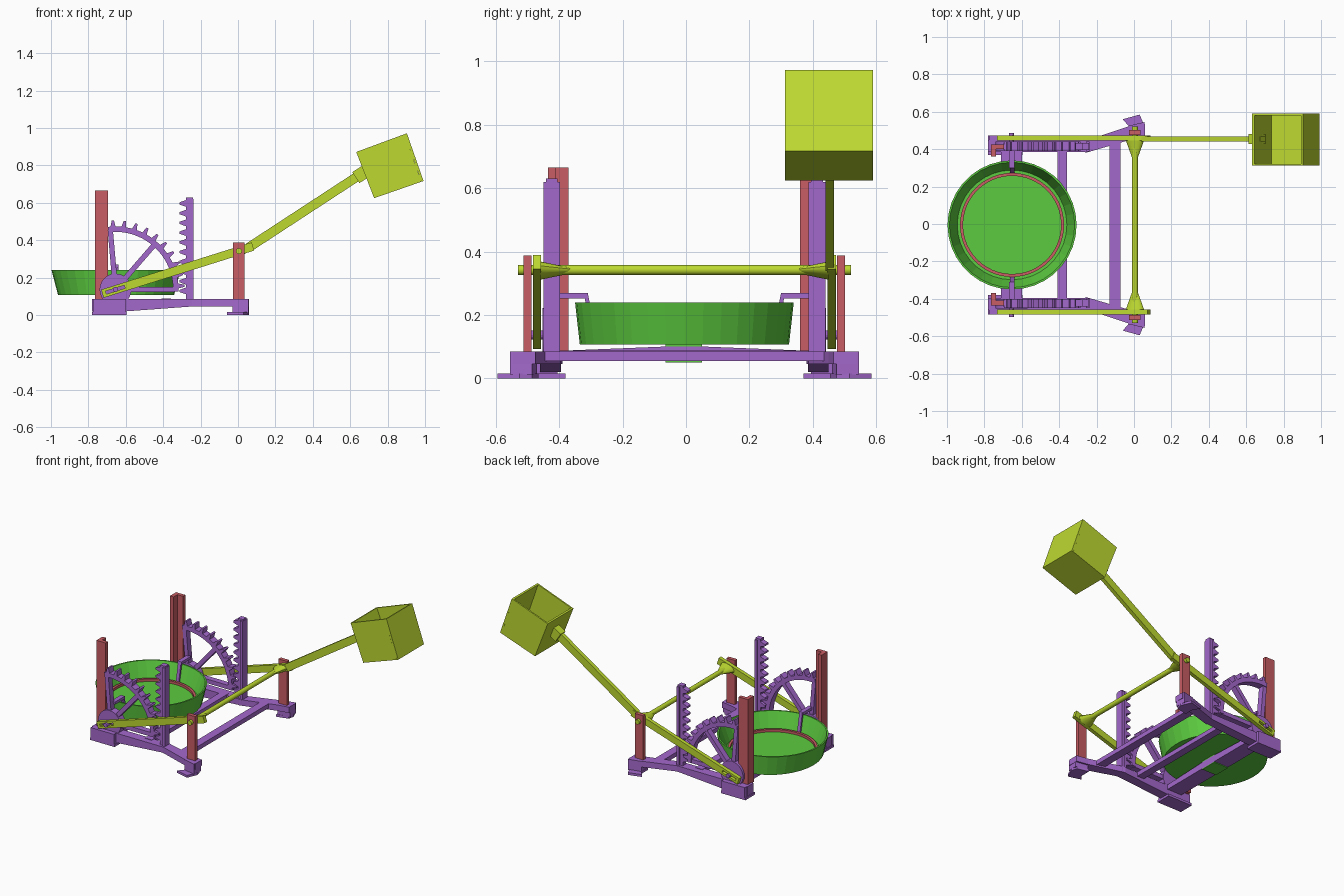
import bpy, bmesh, math
from mathutils import Vector, Matrix

if "Cube" in bpy.data.objects:
    bpy.data.objects.remove(bpy.data.objects["Cube"])

def mat(name, c):
    m = bpy.data.materials.new(name)
    m.diffuse_color = (*c, 1)
    m.use_nodes = True
    m.node_tree.nodes["Principled BSDF"].inputs["Base Color"].default_value = m.diffuse_color
    return m

PURPLE = mat("purple", (0.37, 0.14, 0.60))
LIME = mat("lime_yellow", (0.51, 0.70, 0.03))
GREEN = mat("leaf_green", (0.107, 0.60, 0.05))
RED = mat("dusty_red", (0.58, 0.11, 0.127))

def finish(name, bm, m):
    bmesh.ops.recalc_face_normals(bm, faces=bm.faces)
    me = bpy.data.meshes.new(name)
    bm.to_mesh(me)
    bm.free()
    me.materials.append(m)
    o = bpy.data.objects.new(name, me)
    bpy.context.collection.objects.link(o)
    return o

def prism(name, pts, lo, hi, m, axis='y'):
    """Extrude a 2D outline: axis y takes (x,z), axis z takes (x,y), axis x takes (y,z)."""
    put = {'y': lambda a, b, t: (a, t, b), 'z': lambda a, b, t: (a, b, t), 'x': lambda a, b, t: (t, a, b)}[axis]
    bm = bmesh.new()
    f = bm.faces.new([bm.verts.new(put(a, b, lo)) for a, b in pts])
    r = bmesh.ops.extrude_face_region(bm, geom=[f])
    d = Vector(put(0, 0, hi - lo))
    bmesh.ops.translate(bm, vec=d, verts=[v for v in r['geom'] if isinstance(v, bmesh.types.BMVert)])
    return finish(name, bm, m)

def box(name, x0, x1, y0, y1, z0, z1, m):
    return prism(name, [(x0, z0), (x1, z0), (x1, z1), (x0, z1)], y0, y1, m)

def strip(a, b, w):
    a, b = Vector(a), Vector(b)
    d = (b - a).normalized()
    n = Vector((-d.y, d.x)) * w / 2
    return [a + n, a - n, b - n, b + n]

def circle(cx, cz, r, n=24):
    return [(cx + r * math.cos(2 * math.pi * i / n), cz + r * math.sin(2 * math.pi * i / n)) for i in range(n)]

def lathe(name, prof, centre, m, n=40, scale=lambda r, z, a: (r, r), closed=False):
    bm = bmesh.new()
    rings = []
    for r, z in prof:
        ring = []
        for i in range(n):
            a = 2 * math.pi * i / n
            rx, ry = scale(r, z, a)
            ring.append(bm.verts.new((centre[0] + rx * math.cos(a), centre[1] + ry * math.sin(a), z)))
        rings.append(ring)
    pairs = list(zip(rings, rings[1:])) + ([(rings[-1], rings[0])] if closed else [])
    for p, q in pairs:
        for i in range(n):
            j = (i + 1) % n
            bm.faces.new((p[i], p[j], q[j], q[i]))
    if not closed:
        bm.faces.new(rings[0])
        bm.faces.new(rings[-1])
    return finish(name, bm, m)

YC = -0.005            # machine mid plane
HX, HZ = -0.655, 0.137  # sector gear pivot

# Pan: tapered front to back, nearly upright at the two sides
def pan_scale(r, z, a):
    return r, r + (0.02 if r < 0.32 and z < 0.11 else 0)
lathe("pan", [(0.31, 0.107), (0.345, 0.24), (0.335, 0.24), (0.293, 0.128)], (-0.652, YC), GREEN, 36, pan_scale)
lathe("pan_ring", [(0.278, 0.126), (0.278, 0.145), (0.262, 0.145), (0.262, 0.126)], (-0.652, YC), RED, 60, closed=True)
box("pan_socket", -0.71, -0.60, -0.065, 0.05, 0.05, 0.11, GREEN)

# Sector gear outline: toothed rim between two radii
def gear_rim():
    a0, a1, teeth = math.radians(-2), math.radians(97), 10
    at = lambda r, a: (HX + r * math.cos(a), HZ + r * math.sin(a))
    step = (a1 - a0) / teeth
    pts = []
    for i in range(teeth):
        b = a0 + i * step
        pts += [at(0.337, b), at(0.337, b + step * .3), at(0.37, b + step * .42),
                at(0.37, b + step * .6), at(0.337, b + step * .75)]
    pts.append(at(0.337, a1))
    return pts + [at(0.308, a1 - (a1 - a0) * i / 20) for i in range(21)]

def rack_outline():
    pts = [(-0.24, 0.085), (-0.24, 0.63), (-0.278, 0.63)]
    for i in range(10):
        z = 0.615 - i * 0.052
        pts += [(-0.278, z), (-0.312, z - 0.012), (-0.312, z - 0.024), (-0.278, z - 0.036)]
    return pts + [(-0.278, 0.085)]

for s, side in ((1, "back"), (-1, "front")):
    y = lambda v: s * v + YC
    def sbox(n, x0, x1, y0, y1, z0, z1, m):
        return box(f"{side}_{n}", x0, x1, y(y0), y(y1), z0, z1, m)
    def sprism(n, pts, lo, hi, m):
        return prism(f"{side}_{n}", pts, y(lo), y(hi), m)
    def plan(n, pts, z0, z1, m):
        return prism(f"{side}_{n}", [(a, y(b)) for a, b in pts], z0, z1, m, 'z')

    # Base rail, tapering in depth, then splayed out to the outer foot
    sprism("rail", [(-0.78, 0.02), (-0.60, 0.02), (-0.26, 0.045), (-0.24, 0.045), (-0.24, 0.085), (-0.78, 0.085)],
           0.39, 0.455, PURPLE)
    plan("splayed_rail", [(-0.26, 0.385), (-0.02, 0.455), (0.06, 0.47), (0.06, 0.54), (-0.02, 0.53), (-0.26, 0.45)],
         0.045, 0.085, PURPLE)
    sbox("left_block", -0.775, -0.60, 0.40, 0.478, 0.012, 0.085, PURPLE)
    sbox("left_foot", -0.78, -0.595, 0.375, 0.478, 0, 0.016, PURPLE)
    plan("right_block", [(-0.025, 0.465), (0.06, 0.48), (0.055, 0.55), (-0.03, 0.53)], 0.012, 0.085, PURPLE)
    plan("right_foot", [(-0.03, 0.46), (0.05, 0.48), (0.06, 0.52), (0.03, 0.59), (-0.06, 0.565), (-0.03, 0.53)],
         0, 0.016, PURPLE)

    # Sector gear: rim, spokes, hub and pin
    sprism("gear_rim", gear_rim(), 0.395, 0.445, PURPLE)
    for k, deg in enumerate((0, 49, 95)):
        a = math.radians(deg)
        d = Vector((math.cos(a), math.sin(a)))
        sprism(f"gear_spoke_{k}", strip(Vector((HX, HZ)) + d * .05, Vector((HX, HZ)) + d * 0.315, 0.028),
               0.40, 0.44, PURPLE)
    sprism("gear_hub", circle(HX, HZ, 0.085, 28), 0.395, 0.447, PURPLE)
    sprism("gear_pin", circle(HX, HZ, 0.014, 14), 0.44, 0.492, PURPLE)

    # Rack with back flange
    sprism("rack", rack_outline(), 0.40, 0.437, PURPLE)
    sbox("rack_flange", -0.257, -0.238, 0.392, 0.445, 0.085, 0.62, PURPLE)

    # Hanger holding the pan
    sbox("hanger_arm", -0.668, -0.638, 0.305, 0.41, 0.252, 0.27, PURPLE)
    prism(f"{side}_hanger_drop", [(y(.305), .27), (y(.318), .27), (y(.290), .13), (y(.277), .13)],
          -0.662, -0.640, PURPLE, 'x')

    # Tall angle post at the left, short post at the right
    plan("tall_post", [(-0.765, 0.365), (-0.738, 0.365), (-0.738, 0.405), (-0.695, 0.405), (-0.695, 0.43), (-0.765, 0.43)],
         0.08, 0.665, RED)
    sbox("short_post", -0.028, 0.035, 0.482, 0.507, 0.08, 0.387, RED)

    # Lever with a slot round the gear pin
    A, B = Vector((-0.725, 0.114)), Vector((0.08, 0.367))
    d = (B - A).normalized()
    n = Vector((-d.y, d.x))
    sprism("lever", strip(A + d * 0.125, B, 0.046), 0.452, 0.478, LIME)
    for k in (-1, 1):
        o = n * 0.0155 * k
        sprism(f"lever_slot_rail_{k + 1}", strip(A + d * .01 + o, A + d * 0.126 + o, 0.015), 0.452, 0.478, LIME)
    sprism("lever_end", strip(A, A + d * 0.02, 0.046), 0.452, 0.478, LIME)

    # Flared gusset between shaft and lever
    bm = bmesh.new()
    rot = Matrix.Rotation(math.radians(90), 4, 'X')
    bmesh.ops.create_cone(bm, cap_ends=True, segments=16, radius1=1, radius2=0.28, depth=0.10,
                          matrix=Matrix.Translation((0.005, y(0.405), 0.34)) @ Matrix.Rotation(math.radians(-17), 4, 'Y')
                          @ Matrix.Diagonal((0.052, 1, 0.026, 1)) @ Matrix.Rotation(math.radians(-90 * s), 4, 'X')
                          @ Matrix.Rotation(math.pi, 4, 'X'))
    finish(f"{side}_shaft_gusset", bm, LIME)

# Cross shaft and cross bars
prism("cross_shaft", circle(0.005, 0.342, 0.016, 16), -0.53, 0.52, LIME)
box("middle_cross_bar", -0.41, -0.358, -0.42, 0.41, 0.058, 0.088, PURPLE)
box("right_cross_bar", -0.13, -0.073, -0.45, 0.44, 0.055, 0.085, PURPLE)
prism("pan_cross_bar", [(-0.45, 0.055), (0.44, 0.055), (0.44, 0.085), (0.04, 0.101), (-0.05, 0.101), (-0.45, 0.085)],
      -0.71, -0.60, PURPLE, 'x')

# Counterweight arm and its end flange
prism("bucket_arm", strip((0.055, 0.36), (0.69, 0.775), 0.05), 0.440, 0.467, LIME)
prism("bucket_flange", strip((0.63, 0.735), (0.685, 0.77), 0.07), 0.428, 0.482, LIME)

# Open-topped bucket, tilted
P = [Vector(p) for p in ((0.632, 0.872), (0.728, 0.625), (0.992, 0.717), (0.903, 0.972))]
u = (P[3] - P[0]).normalized() * 0.012
v = (P[0] - P[1]).normalized() * 0.012
Y0, Y1, T = 0.312, 0.59, 0.010
prism("bucket_left_wall", [P[0], P[1], P[1] + u, P[0] + u], Y0, Y1, LIME)
prism("bucket_right_wall", [P[3], P[2], P[2] - u, P[3] - u], Y0, Y1, LIME)
prism("bucket_floor", [P[1] + u, P[2] - u, P[2] - u + v, P[1] + u + v], Y0, Y1, LIME)
for nm, a in (("front", Y0), ("back", Y1 - T)):
    prism(f"bucket_{nm}_wall", [P[0] + u, P[1] + u + v, P[2] - u + v, P[3] - u], a, a + T, LIME)

# Round parts get soft shading with crisp edges
for nm in ("cross_shaft", "back_shaft_gusset", "front_shaft_gusset", "pan_ring", "back_gear_hub", "front_gear_hub"):
    o = bpy.data.objects[nm]
    bpy.ops.object.select_all(action='DESELECT')
    o.select_set(True)
    bpy.context.view_layer.objects.active = o
    bpy.ops.object.shade_smooth_by_angle(angle=math.radians(35))
